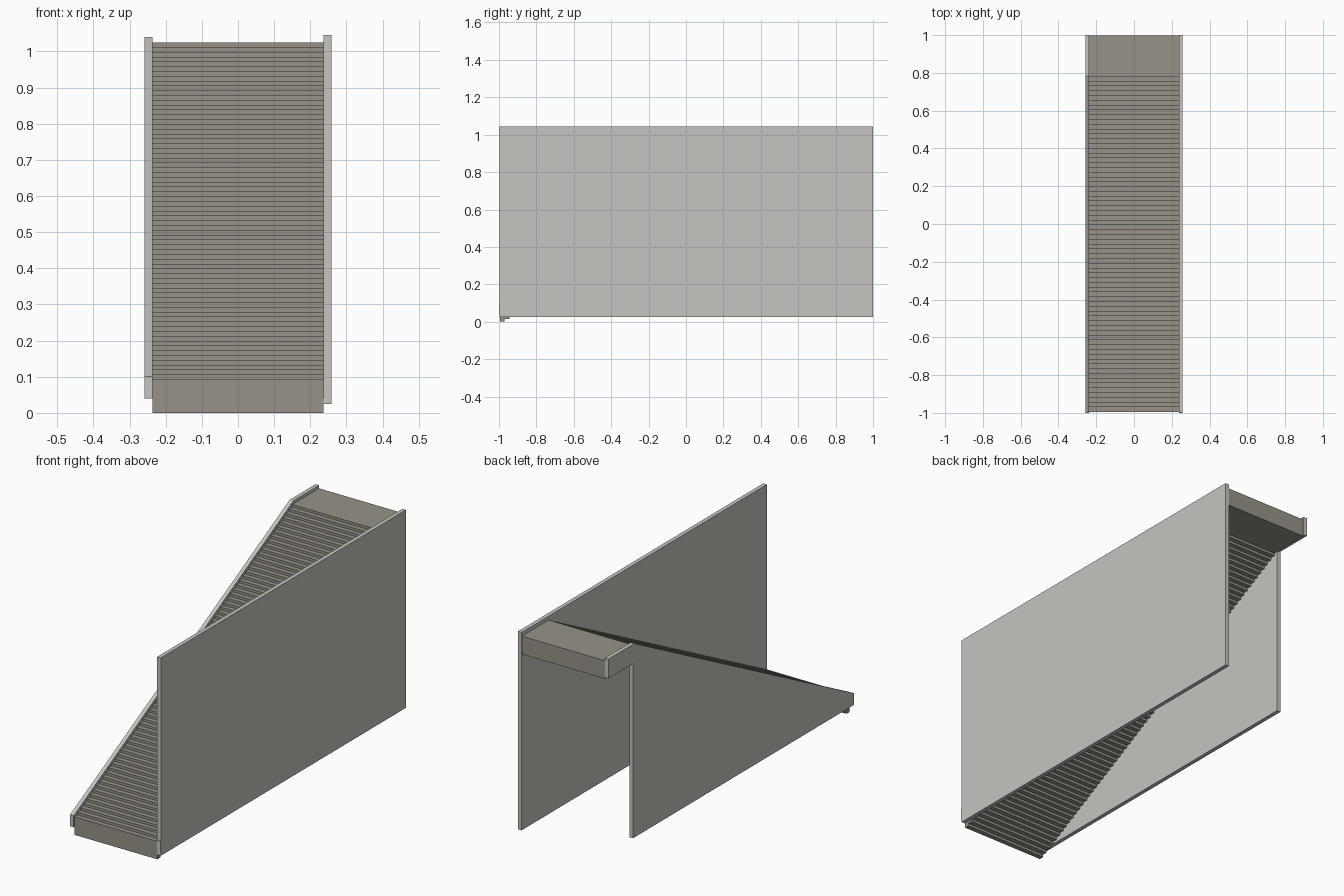
import bpy
import bmesh

cube = bpy.data.objects.get("Cube")
if cube:
    bpy.data.objects.remove(cube, do_unlink=True)


def make_material(name, rgb):
    mat = bpy.data.materials.new(name)
    mat.use_nodes = True
    colour = (*rgb, 1.0)
    mat.diffuse_color = colour
    mat.node_tree.nodes["Principled BSDF"].inputs["Base Color"].default_value = colour
    return mat


def extrude_profile(name, profile, x0, x1, mat):
    """Extrude a closed (y, z) outline from x0 to x1."""
    bm = bmesh.new()
    face = bm.faces.new([bm.verts.new((x0, y, z)) for y, z in profile])
    result = bmesh.ops.extrude_face_region(bm, geom=[face])
    moved = [v for v in result["geom"] if isinstance(v, bmesh.types.BMVert)]
    bmesh.ops.translate(bm, verts=moved, vec=(x1 - x0, 0, 0))
    bmesh.ops.recalc_face_normals(bm, faces=bm.faces)
    mesh = bpy.data.meshes.new(name)
    bm.to_mesh(mesh)
    bm.free()
    mesh.materials.append(mat)
    obj = bpy.data.objects.new(name, mesh)
    bpy.context.collection.objects.link(obj)
    return obj


def rectangle(y0, y1, z0, z1):
    return [(y0, z0), (y1, z0), (y1, z1), (y0, z1)]


wall_grey = make_material("light warm grey", (0.57, 0.555, 0.525))
step_grey = make_material("stone grey", (0.31, 0.29, 0.25))

INNER, OUTER = 0.237, 0.258
STEPS = 70
FRONT, LANDING = -0.995, 0.78
THICK, TOP = 0.093, 1.025
tread = (LANDING - FRONT) / STEPS
rise = (TOP - THICK) / STEPS

# Flight of steps with a stepped underside, ending in a flat landing
upper, lower = [], []
for i in range(STEPS + 1):
    y0 = FRONT + i * tread
    y1 = y0 + tread if i < STEPS else 0.998
    z = i * rise
    upper += [(y0, z + THICK), (y1, z + THICK)]
    lower += [(y0, z), (y1, z)]
extrude_profile("stair_flight", lower + upper[::-1], -INNER, INNER, step_grey)

# Full-height wall on the left
extrude_profile("left_wall", rectangle(-0.997, 1, 0.025, 1.045), INNER, OUTER, wall_grey)
extrude_profile("left_wall_end", rectangle(-1, -0.99, 0.04, 0.1), INNER, OUTER, wall_grey)

# Sloping wall on the right, cut away below the landing
sloped = [(-1, 0.04), (0.8, 0.04), (0.8, 0.94), (1, 0.94),
          (1, 1.04), (0.79, 1.04), (-1, 0.1)]
extrude_profile("right_sloped_wall", sloped, -OUTER, -INNER, wall_grey)
